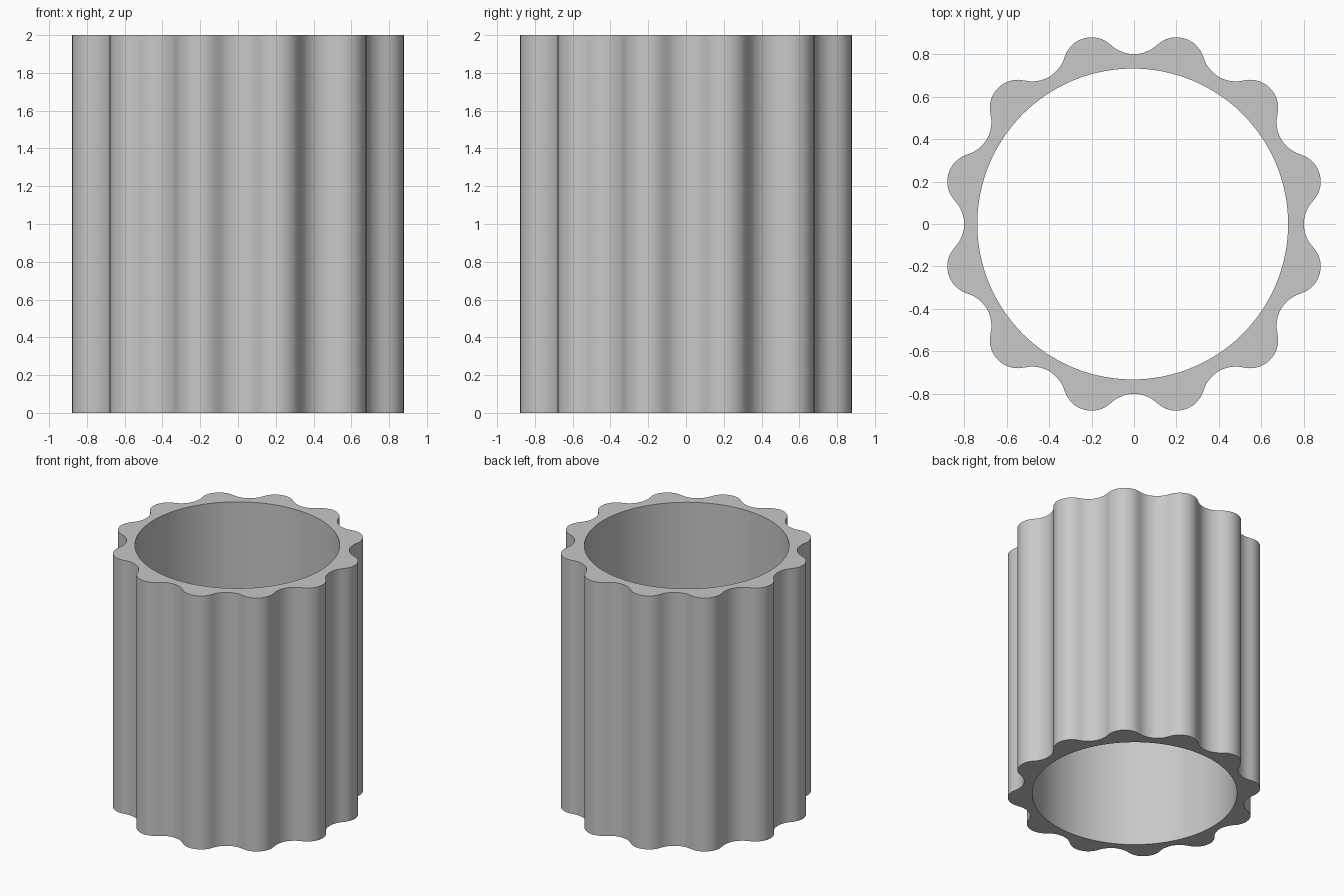
import bpy
import bmesh
from math import pi, cos, sin, atan2
from mathutils import Vector

HEIGHT = 2.0
LOBES = 12
STEPS = 10                          # segments per arc
LOBE_C, LOBE_R = 0.773, 0.133       # convex lobe arcs
VALLEY_C, VALLEY_R = 0.958, 0.158   # concave arcs tangent to the lobes
BORE_R, BORE_X = 0.732, -0.006

cube = bpy.data.objects.get("Cube")
if cube:
    bpy.data.objects.remove(cube)


def polar(r, a):
    return Vector((r * cos(a), r * sin(a)))


# Fluted outline: alternating concave and convex tangent arcs
pitch = 2 * pi / LOBES
link = polar(VALLEY_C, 0) - polar(LOBE_C, pitch / 2)
tangent = atan2(link.y, link.x)
lobe_half = pitch / 2 - tangent
valley_half = -tangent
outline = []
for i in range(LOBES):
    a = i * pitch
    for k in range(STEPS):
        t = 2 * k / STEPS - 1
        outline.append(polar(VALLEY_C, a) + polar(VALLEY_R, a + pi - t * valley_half))
    b = a + pitch / 2
    for k in range(STEPS):
        t = 2 * k / STEPS - 1
        outline.append(polar(LOBE_C, b) + polar(LOBE_R, b + t * lobe_half))

# Round bore with matching point count
n = len(outline)
start = atan2(outline[0].y, outline[0].x)
bore = [polar(BORE_R, start + 2 * pi * i / n) + Vector((BORE_X, 0)) for i in range(n)]

# Join the four rings into a closed sleeve
bm = bmesh.new()
sections = [(outline, 0), (outline, HEIGHT), (bore, HEIGHT), (bore, 0)]
rings = [[bm.verts.new((p.x, p.y, z)) for p in pts] for pts, z in sections]
for r in range(4):
    lo, hi = rings[r], rings[(r + 1) % 4]
    for i in range(n):
        j = (i + 1) % n
        bm.faces.new((lo[i], lo[j], hi[j], hi[i]))
bmesh.ops.recalc_face_normals(bm, faces=bm.faces)
mesh = bpy.data.meshes.new("fluted_sleeve")
bm.to_mesh(mesh)
bm.free()

sleeve = bpy.data.objects.new("fluted_sleeve", mesh)
bpy.context.collection.objects.link(sleeve)

# Plain grey material
grey = bpy.data.materials.new("light grey")
grey.use_nodes = True
color = (0.58, 0.58, 0.58, 1)
grey.diffuse_color = color
grey.node_tree.nodes["Principled BSDF"].inputs["Base Color"].default_value = color
mesh.materials.append(grey)

# Smooth walls, sharp rims
bpy.ops.object.select_all(action='DESELECT')
sleeve.select_set(True)
bpy.context.view_layer.objects.active = sleeve
bpy.ops.object.shade_smooth_by_angle(angle=pi / 6)
